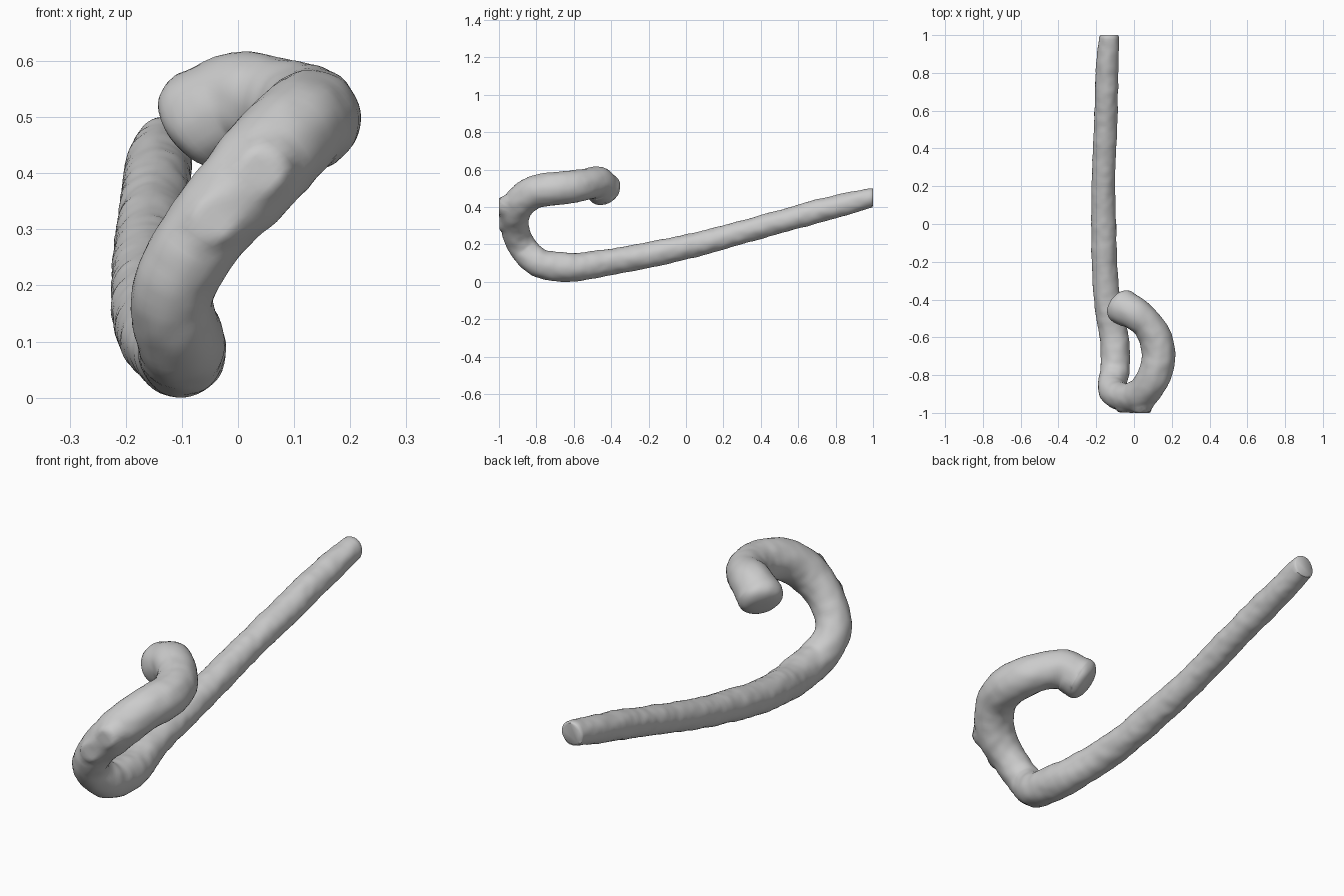
import bpy, bmesh, math
from mathutils import Vector, noise

if "Cube" in bpy.data.objects:
    bpy.data.objects.remove(bpy.data.objects["Cube"])

# Centre line of the cane: x, y, z, radius
PATH = [
    (-0.13, 1.00, 0.45, 0.052), (-0.140, 0.85, 0.413, 0.059),
    (-0.150, 0.55, 0.334, 0.061), (-0.162, 0.20, 0.236, 0.062),
    (-0.160, 0.00, 0.185, 0.065), (-0.143, -0.40, 0.107, 0.070),
    (-0.100, -0.65, 0.077, 0.077), (-0.102, -0.79, 0.103, 0.077),
    (-0.117, -0.87, 0.18, 0.075), (-0.062, -0.915, 0.29, 0.075),
    (0.026, -0.908, 0.392, 0.085), (0.097, -0.825, 0.470, 0.087),
    (0.130, -0.69, 0.497, 0.088), (0.108, -0.59, 0.508, 0.086),
    (0.065, -0.525, 0.522, 0.083), (0.005, -0.475, 0.528, 0.087),
    (-0.058, -0.440, 0.495, 0.094),
]
# Cut-branch knots on the front of the bend: centre x, z, radius, flat y
KNOTS = [(0.045, 0.405, 0.060, -1.0), (-0.043, 0.315, 0.055, -0.997)]
SIDES = 40


def spline(pts, i, t):
    """Point (with radius) on segment i of a smooth curve through pts."""
    b, c = pts[i], pts[i + 1]
    a = pts[i - 1] if i > 0 else b * 2 - c
    d = pts[i + 2] if i + 2 < len(pts) else c * 2 - b
    h0, h1, h2 = ((q - p).length for p, q in ((a, b), (b, c), (c, d)))
    m1 = ((b - a) / h0 * h1 + (c - b) / h1 * h0) / (h0 + h1) * h1
    m2 = ((c - b) / h1 * h2 + (d - c) / h2 * h1) / (h1 + h2) * h1
    t2, t3 = t * t, t * t * t
    return b * (2*t3 - 3*t2 + 1) + m1 * (t3 - 2*t2 + t) + c * (3*t2 - 2*t3) + m2 * (t3 - t2)


# Sample the centre line
pts = [Vector(p) for p in PATH]
stations = []
for i in range(len(pts) - 1):
    n = max(4, int((pts[i + 1] - pts[i]).length / 0.014))
    stations += [spline(pts, i, k / n) for k in range(n)]
stations.append(pts[-1])

# Softened edge at the cut foot
stations[0].w = 0.045
stations.insert(1, Vector((-0.131, 0.994, 0.448, 0.051)))

# Rounded handle tip, drooping slightly
tip_dir = Vector((-0.65, 0.48, -0.55)).normalized()
for k in range(1, 9):
    a = math.radians(10.8 * k)
    p = pts[-1].to_3d() + tip_dir * 0.052 * math.sin(a)
    stations.append(Vector((*p, pts[-1].w * math.cos(a) ** 0.6)))

# Sweep a slightly gnarled round section along the line
bm = bmesh.new()
centres = [s.to_3d() for s in stations]
last = len(stations) - 1
side = Vector((1, 0, 0))
rings = []
for i, s in enumerate(stations):
    tangent = (centres[min(i + 1, last)] - centres[max(i - 1, 0)]).normalized()
    if i < 2:
        tangent = Vector((0, -1, 0))      # straight-cut foot
    side = (side - tangent * side.dot(tangent)).normalized()
    up = tangent.cross(side)
    ring = []
    for k in range(SIDES):
        a = 2 * math.pi * k / SIDES
        d = side * math.cos(a) + up * math.sin(a)
        p = centres[i] + d * s.w
        bump = 0.003 * noise.noise(p * 11) + 0.003 * noise.noise(p * 25)
        ring.append(bm.verts.new(p + d * bump * min(1, s.w / 0.06)))
    rings.append(ring)
for r0, r1 in zip(rings, rings[1:]):
    for k in range(SIDES):
        j = (k + 1) % SIDES
        bm.faces.new((r0[k], r0[j], r1[j], r1[k]))
bm.faces.new(rings[0])
bm.faces.new(rings[-1])

# Pull the knots out of the front surface as flat, soft-edged discs
for x, z, radius, flat_y in KNOTS:
    for v in bm.verts:
        dist = math.hypot(v.co.x - x, v.co.z - z) / radius
        if v.co.y < -0.93 and dist < 1:
            w = min(1, (1 - dist) / 0.35)
            w = w * w * (3 - 2 * w)
            v.co.y += (flat_y - v.co.y) * w

# Stand on the ground
low = min(v.co.z for v in bm.verts)
bmesh.ops.translate(bm, verts=bm.verts, vec=(0, 0, -low))
bmesh.ops.recalc_face_normals(bm, faces=bm.faces)
mesh = bpy.data.meshes.new("cane")
bm.to_mesh(mesh)
bm.free()
for p in mesh.polygons:
    p.use_smooth = True
mesh.set_sharp_from_angle(angle=math.radians(60))
cane = bpy.data.objects.new("cane", mesh)
bpy.context.collection.objects.link(cane)
